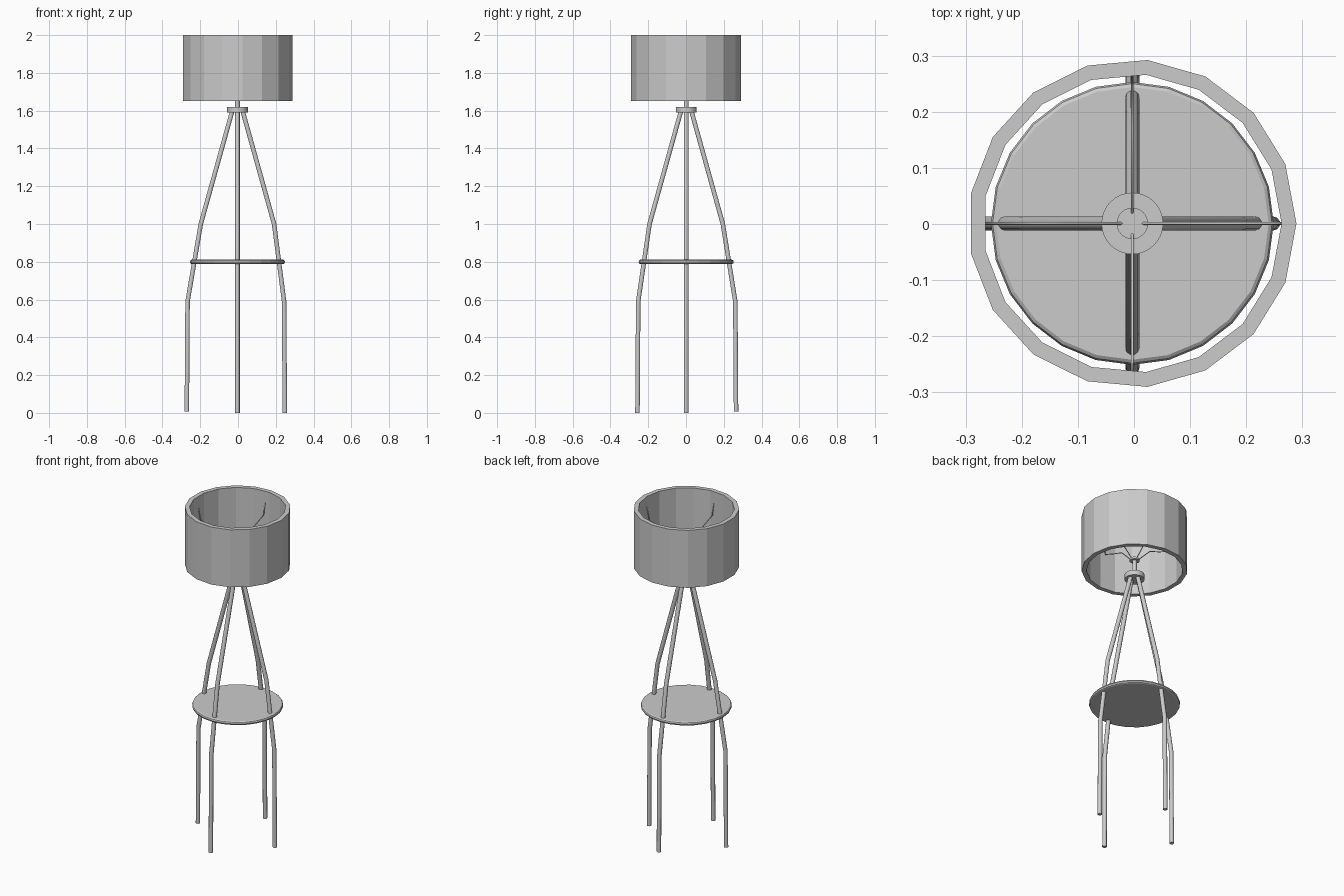
import bpy, bmesh
from math import cos, sin, pi

if "Cube" in bpy.data.objects:
    bpy.data.objects.remove(bpy.data.objects["Cube"])

CX, CY = -0.003, 0.001  # lamp axis


def lathe(name, profile, sides, closed=False, smooth=False):
    """Spin an (r, z) profile; open profiles are capped at both ends."""
    bm = bmesh.new()
    rings = [[bm.verts.new((CX + r * cos(2 * pi * i / sides),
                            CY + r * sin(2 * pi * i / sides), z))
              for i in range(sides)] for r, z in profile]
    n = len(rings)
    for k in range(n if closed else n - 1):
        a, b = rings[k], rings[(k + 1) % n]
        for i in range(sides):
            j = (i + 1) % sides
            bm.faces.new((a[i], a[j], b[j], b[i]))
    if not closed:
        bm.faces.new(rings[0][::-1])
        bm.faces.new(rings[-1])
    bmesh.ops.recalc_face_normals(bm, faces=bm.faces)
    me = bpy.data.meshes.new(name)
    bm.to_mesh(me)
    bm.free()
    ob = bpy.data.objects.new(name, me)
    bpy.context.collection.objects.link(ob)
    if smooth:
        bpy.ops.object.select_all(action='DESELECT')
        bpy.context.view_layer.objects.active = ob
        ob.select_set(True)
        bpy.ops.object.shade_smooth_by_angle()
    return ob


def tube(name, path, radius, direction):
    """Round bar along an (r, z) path in the given horizontal direction."""
    cu = bpy.data.curves.new(name, 'CURVE')
    cu.dimensions = '3D'
    cu.bevel_depth = radius
    cu.bevel_resolution = 3
    cu.use_fill_caps = True
    sp = cu.splines.new('POLY')
    sp.points.add(len(path) - 1)
    dx, dy = direction
    for p, (r, z) in zip(sp.points, path):
        p.co = (CX + r * dx, CY + r * dy, z, 1)
    ob = bpy.data.objects.new(name, cu)
    bpy.context.collection.objects.link(ob)


# Seventeen-sided open drum shade with wall thickness
lathe("shade", [(0.2925, 1.65), (0.2925, 2.0), (0.266, 2.0), (0.266, 1.65)], 17, closed=True)

# Round shelf with softened rim
lathe("shelf", [(0.243, 0.788), (0.249, 0.791), (0.252, 0.799),
                (0.249, 0.807), (0.243, 0.811)], 24)

# Hub, stem and the small cap that carries the wires
lathe("hub", [(0.055, 1.59), (0.055, 1.62)], 32, smooth=True)
lathe("stem", [(0.0125, 1.60), (0.0125, 1.715)], 16, smooth=True)
lathe("wire_cap", [(0.028, 1.708), (0.028, 1.72)], 24, smooth=True)

# Four bent legs and four shade support wires
wire = [(0.015, 1.714), (0.11, 1.81), (0.17, 1.83), (0.25, 1.86), (0.266, 1.94)]
sides = {"right": (1, 0, 0.251, 0.0), "back": (0, 1, 0.264, 0.008),
         "left": (-1, 0, 0.268, 0.008), "front": (0, -1, 0.258, 0.0)}
for side, (dx, dy, foot, z0) in sides.items():
    leg = [(0.027, 1.60), (0.194, 1.0), (foot - 0.004, 0.59), (foot, z0)]
    tube(side + "_leg", leg, 0.0125, (dx, dy))
    tube(side + "_shade_wire", wire, 0.0025, (dx, dy))
